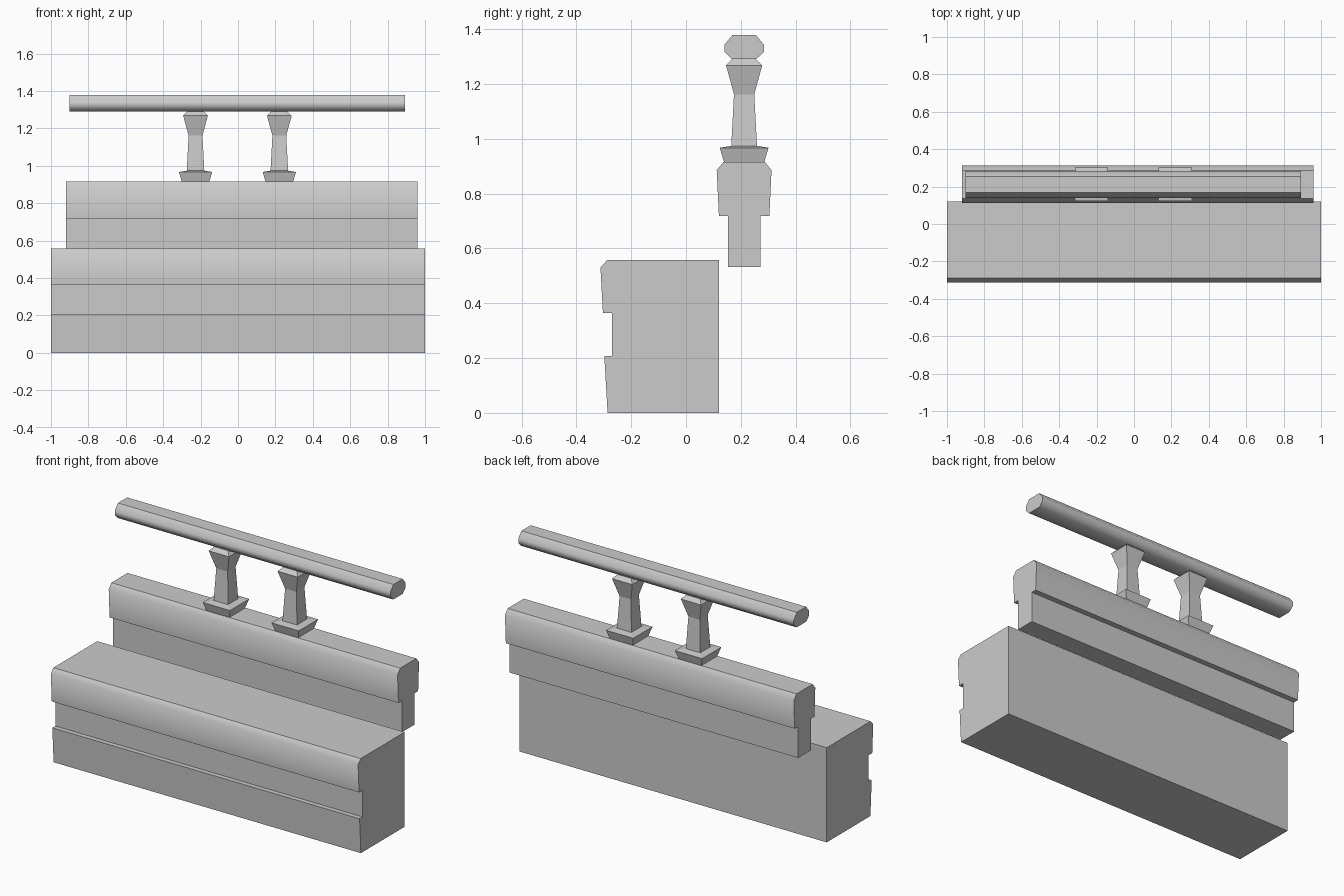
import bpy, bmesh, math

if "Cube" in bpy.data.objects:
    bpy.data.objects.remove(bpy.data.objects["Cube"])

def finish(name, bm):
    bmesh.ops.recalc_face_normals(bm, faces=bm.faces)
    me = bpy.data.meshes.new(name)
    bm.to_mesh(me)
    bm.free()
    ob = bpy.data.objects.new(name, me)
    bpy.context.collection.objects.link(ob)
    return ob

def skin(name, rings):
    """Join equal-length rings of points into a closed solid."""
    bm = bmesh.new()
    vs = [[bm.verts.new(p) for p in r] for r in rings]
    n = len(vs[0])
    for a, b in zip(vs, vs[1:]):
        for i in range(n):
            j = (i + 1) % n
            bm.faces.new((a[i], a[j], b[j], b[i]))
    bm.faces.new(vs[0])
    bm.faces.new(vs[-1])
    return finish(name, bm)

def beam(name, profile, x0, x1):
    """Extrude a (y, z) profile along x; soft chamfers, crisp top edges."""
    ob = skin(name, [[(x, y, z) for y, z in profile] for x in (x0, x1)])
    bpy.ops.object.select_all(action='DESELECT')
    ob.select_set(True)
    bpy.context.view_layer.objects.active = ob
    bpy.ops.object.shade_smooth_by_angle(angle=math.radians(47.5))

def mirrored(half, cy):
    """Full profile from (half width, z) points, centred on y = cy."""
    return [(cy + w, z) for w, z in half] + [(cy - w, z) for w, z in reversed(half)]

def square_post(name, cx, cy, levels):
    skin(name, [[(cx + sx * w, cy + sy * w, z) for sx, sy in
                 ((-1, -1), (1, -1), (1, 1), (-1, 1))] for w, z in levels])

CY = 0.212

# Lower step with grooved front
beam("lower_step", [(0.12, 0), (0.12, 0.557), (-0.288, 0.557), (-0.312, 0.53),
                    (-0.303, 0.364), (-0.27, 0.364), (-0.27, 0.207),
                    (-0.298, 0.207), (-0.286, 0)], -1, 1)

# Upper ledge
beam("upper_ledge", mirrored([(0.059, 0.533), (0.059, 0.718), (0.092, 0.718),
                              (0.1, 0.885), (0.075, 0.916)], CY), -0.92, 0.96)

# Handrail
beam("handrail", mirrored([(0.044, 1.29), (0.072, 1.317), (0.072, 1.343),
                           (0.043, 1.378)], CY), -0.9, 0.893)

# Balusters with flared plinths
for side, cx in (("left", -0.227), ("right", 0.221)):
    square_post("plinth_" + side, cx, CY,
                [(0.073, 0.914), (0.089, 0.967), (0.047, 0.974)])
    square_post("baluster_" + side, cx, CY,
                [(0.047, 0.972), (0.037, 1.162), (0.066, 1.268), (0.043, 1.291)])
